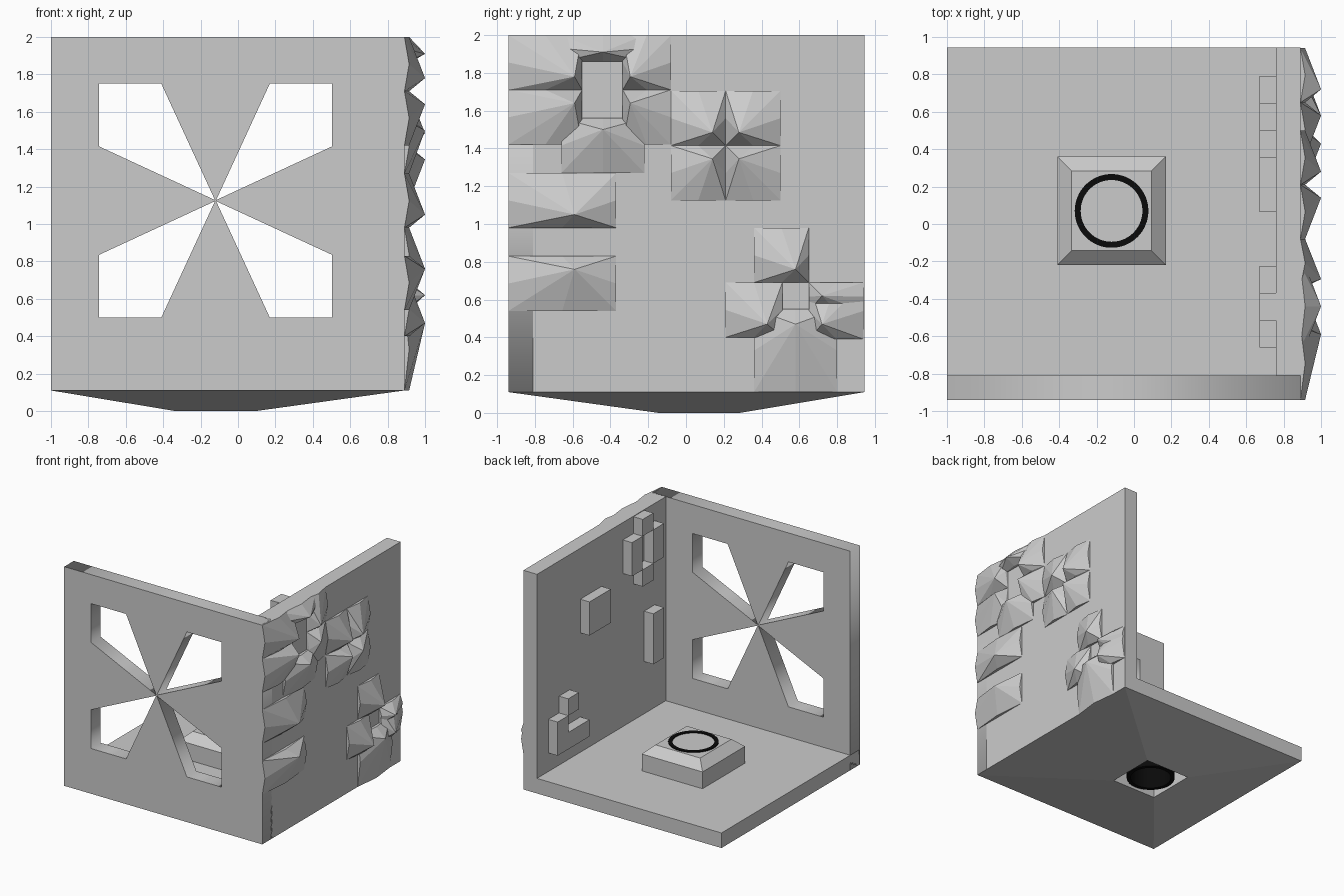
import bpy, bmesh, math

if "Cube" in bpy.data.objects:
    bpy.data.objects.remove(bpy.data.objects["Cube"])

GREY = bpy.data.materials.new("light_grey")
GREY.diffuse_color = (0.6, 0.6, 0.6, 1)
GREY.use_nodes = True
GREY.node_tree.nodes["Principled BSDF"].inputs["Base Color"].default_value = GREY.diffuse_color
BLACK = bpy.data.materials.new("black")
BLACK.diffuse_color = (0.003, 0.003, 0.003, 1)
BLACK.use_nodes = True
BLACK.node_tree.nodes["Principled BSDF"].inputs["Base Color"].default_value = BLACK.diffuse_color

CELL = 0.145
CX, CY = -0.12, 0.07            # pedestal centre
WALL = 0.89                     # outer plane of the side wall


def finish(name, bm, mat):
    bmesh.ops.recalc_face_normals(bm, faces=bm.faces)
    me = bpy.data.meshes.new(name)
    bm.to_mesh(me)
    bm.free()
    me.materials.append(mat)
    ob = bpy.data.objects.new(name, me)
    bpy.context.collection.objects.link(ob)
    return ob


def loft(bm, rings, closed=False):
    loops = [[bm.verts.new(p) for p in r] for r in rings]
    pairs = list(zip(loops, loops[1:]))
    if closed:
        pairs.append((loops[-1], loops[0]))
    for a, b in pairs:
        n = len(a)
        for i in range(n):
            bm.faces.new((a[i], a[(i + 1) % n], b[(i + 1) % n], b[i]))
    if not closed:
        bm.faces.new(loops[0])
        bm.faces.new(loops[-1])


def rect(x0, x1, y0, y1, z):
    return [(x0, y0, z), (x1, y0, z), (x1, y1, z), (x0, y1, z)]


def square(h, z):
    return rect(CX - h, CX + h, CY - h, CY + h, z)


def box(bm, x0, x1, y0, y1, z0, z1):
    loft(bm, [rect(x0, x1, y0, y1, z0), rect(x0, x1, y0, y1, z1)])


# floor slab with sloped underside, square well and bevelled pedestal
bm = bmesh.new()
loft(bm, [square(0.215, 0.44), square(0.215, 0.0),
          rect(-1, 0.89, -0.94, 0.945, 0.11), rect(-1, 0.88, -0.93, 0.945, 0.24),
          square(0.29, 0.24), square(0.29, 0.385), square(0.213, 0.455)])
finish("floor_and_pedestal", bm, GREY)

# black tube through the pedestal, its rim just above the top
bm = bmesh.new()


def circle(r, z):
    return [(CX + r * math.cos(i * math.tau / 64), CY + r * math.sin(i * math.tau / 64), z)
            for i in range(64)]


loft(bm, [circle(0.197, 0.01), circle(0.197, 0.462),
          circle(0.165, 0.462), circle(0.165, 0.01)], closed=True)
finish("black_tube", bm, BLACK)

# front wall with four kite openings meeting at one point
cu = bpy.data.curves.new("front_wall", 'CURVE')
cu.dimensions = '2D'
cu.fill_mode = 'BOTH'
cu.extrude = 0.065
shapes = [[(-1, 0.11), (0.89, 0.11), (0.89, 2), (-1, 2)]]
for sx in (-1, 1):
    for sz in (-1, 1):
        shapes.append([(CX + sx * a, 1.125 + sz * b) for a, b in
                       ((0.003, 0.003), (0.29, 0.625), (0.623, 0.625), (0.623, 0.29))])
for pts in shapes:
    sp = cu.splines.new('POLY')
    sp.points.add(len(pts) - 1)
    for p, (x, z) in zip(sp.points, pts):
        p.co = (x, z, 0, 1)
    sp.use_cyclic_u = True
front = bpy.data.objects.new("front_wall", cu)
front.rotation_euler = (math.pi / 2, 0, 0)
front.location = (0, -0.875, 0)
bpy.context.collection.objects.link(front)
bpy.context.view_layer.objects.active = front
front.select_set(True)
bpy.ops.object.convert(target='MESH')
front = bpy.context.view_layer.objects.active
front.data.materials.clear()
front.data.materials.append(GREY)

# side wall
bm = bmesh.new()
box(bm, 0.76, WALL, -0.82, 0.945, 0.11, 2)
finish("side_wall", bm, GREY)

# raised blocks on the inner side: y0, y1 and z0, z1 in cells from (-0.66, 0.40)
blocks = [(0, 1, 2, 5),                                          # bar
          (0, 1, 8, 10), (2, 3, 8, 10), (1, 2, 7, 8), (1, 2, 10, 11),   # ring
          (5, 7, 6, 8),                                          # square
          (7, 10, 0, 1), (9, 10, 1, 2), (8, 9, 2, 3)]            # hook
bm = bmesh.new()
for a, b, c, d in blocks:
    box(bm, 0.672, 0.77, -0.66 + a * CELL, -0.66 + b * CELL,
        0.40 + c * CELL, 0.40 + d * CELL)
finish("inner_blocks", bm, GREY)

# faceted spikes on the outer side: peak y, z and base y0, y1, z0, z1
spikes = [(-0.59, 1.05, -0.94, -0.37, 0.98, 1.27),
          (-0.59, 0.76, -0.94, -0.37, 0.54, 0.83),
          (-0.44, 1.50, -0.66, -0.22, 1.27, 1.56),
          (-0.44, 1.91, -0.66, -0.22, 1.86, 2.00),
          (0.43, 0.47, 0.21, 0.51, 0.40, 0.69),
          (0.58, 0.47, 0.36, 0.80, 0.11, 0.55),
          (0.72, 0.47, 0.65, 0.94, 0.39, 0.69),
          (0.72, 0.62, 0.65, 0.94, 0.54, 0.69),
          (0.58, 0.76, 0.36, 0.65, 0.69, 0.98)]
for s in (-1, 1):
    z0, z1 = sorted((1.71, 1.71 + s * 0.29))
    spikes.append((-0.59, 1.71 + s * 0.07, -0.94, -0.55, z0, z1))
    spikes.append((-0.295, 1.71 + s * 0.07, -0.335, -0.08, z0, z1))
    for t in (-1, 1):
        z0, z1 = sorted((1.415, 1.415 + s * 0.29))
        y0, y1 = sorted((0.21, 0.21 + t * 0.29))
        spikes.append((0.21 + t * 0.07, 1.415 + s * 0.07, y0, y1, z0, z1))
bm = bmesh.new()
for py, pz, y0, y1, z0, z1 in spikes:
    ym, zm = (y0 + y1) / 2, (z0 + z1) / 2
    lo, hi = WALL, WALL + 0.025
    ring = [(lo, y0, z0), (hi, ym, z0), (lo, y1, z0), (hi, y1, zm),
            (lo, y1, z1), (hi, ym, z1), (lo, y0, z1), (hi, y0, zm)]
    verts = [bm.verts.new(p) for p in ring]
    base = [bm.verts.new((WALL - 0.01, y, z)) for _, y, z in ring]
    peak = bm.verts.new((1.0, py, pz))
    for i in range(8):
        j = (i + 1) % 8
        bm.faces.new((verts[i], verts[j], peak))
        bm.faces.new((base[i], base[j], verts[j], verts[i]))
    bm.faces.new(base)
finish("outer_spikes", bm, GREY)
